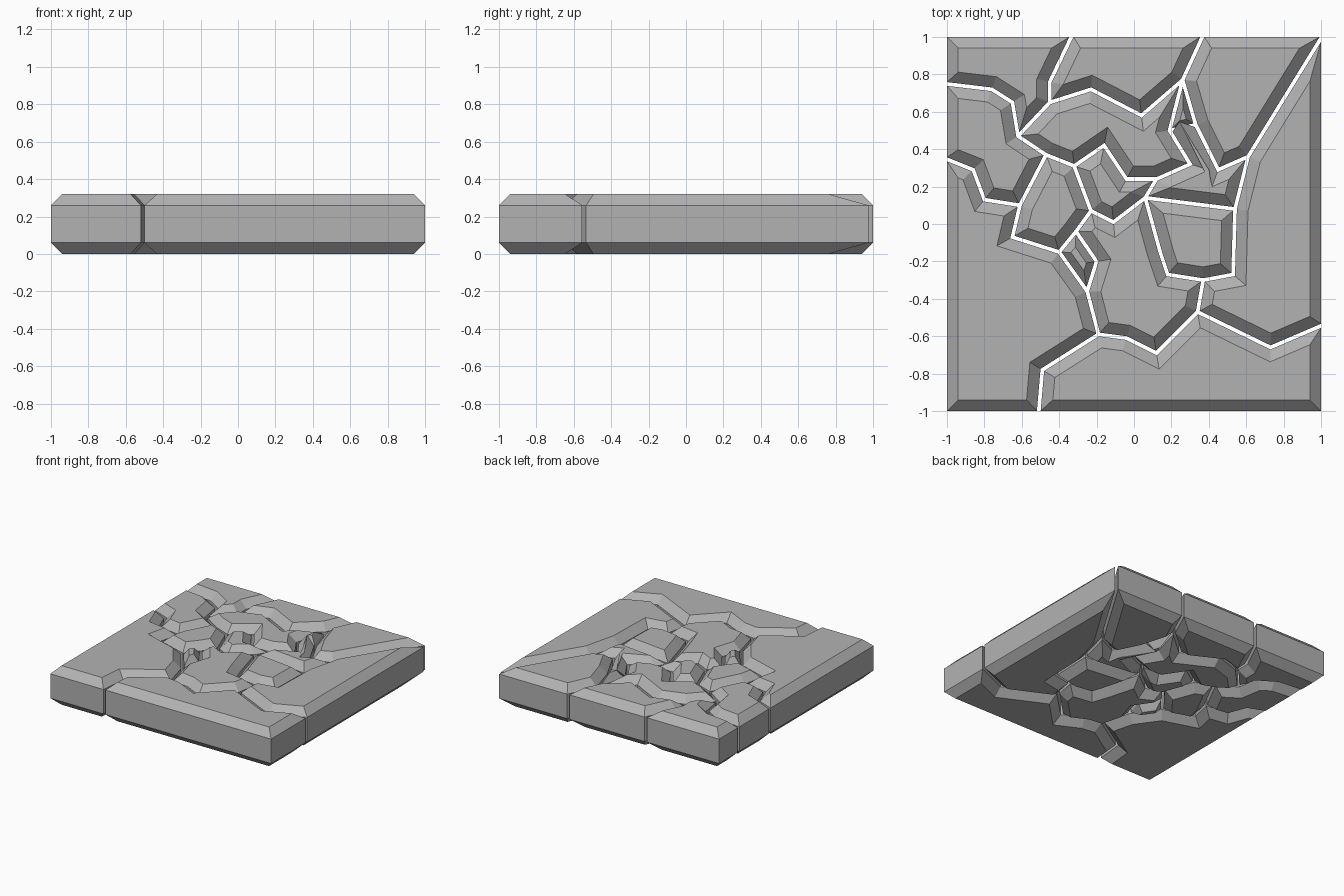
import bpy
import bmesh
from mathutils import Vector

if "Cube" in bpy.data.objects:
    bpy.data.objects.remove(bpy.data.objects["Cube"])

E = 1.01        # slab half width before the gap is taken off
GAP = 0.01      # half of the crack width
HEIGHT = 0.32

stone = bpy.data.materials.new("grey stone")
stone.diffuse_color = (0.45, 0.45, 0.45, 1)
stone.use_nodes = True
stone.node_tree.nodes["Principled BSDF"].inputs["Base Color"].default_value = stone.diffuse_color


def meet(a, b):
    """Crossing point of two lines given as (point, direction)."""
    (p, u), (q, v) = a, b
    cross = u.x * v.y - u.y * v.x
    if abs(cross) < 1e-4:
        return (p + q) / 2
    w = q - p
    return p + u * ((w.x * v.y - w.y * v.x) / cross)


def inset(pts, d):
    """Mitred inset of a counter-clockwise outline; edges too short collapse."""
    n = len(pts)
    lines = []
    for i in range(n):
        u = (pts[(i + 1) % n] - pts[i]).normalized()
        lines.append((pts[i] + Vector((-u.y, u.x)) * d, u))
    out = [meet(lines[i - 1], lines[i]) for i in range(n)]
    for i in range(n):
        j = (i + 1) % n
        if (out[j] - out[i]).dot(lines[i][1]) < 0:
            out[i] = meet(lines[i - 1], lines[j])
            out[j] = out[i].copy()
    return out


def outline(chains):
    """Join chains that share end points into one closed loop."""
    pts = list(chains[0])
    if pts[-1] not in (chains[1][0], chains[1][-1]):
        pts.reverse()
    for c in chains[1:]:
        pts += (c if c[0] == pts[-1] else c[::-1])[1:]
    if pts[0] == pts[-1]:
        pts.pop()
    pts = [Vector(p) for p in pts]
    area = sum(p.x * q.y - q.x * p.y for p, q in zip(pts, pts[1:] + pts[:1]))
    return pts if area > 0 else pts[::-1]


def slab(name, *chains, bevel=0.06):
    """Stone piece with chamfered top and bottom edges."""
    base = inset(outline(chains), GAP)
    cap = inset(base, bevel)
    bm = bmesh.new()
    rings = [[bm.verts.new((p.x, p.y, z)) for p in ring] for ring, z in
             ((cap, 0), (base, 0.06), (base, HEIGHT - 0.06), (cap, HEIGHT))]
    n = len(base)
    for lo, hi in zip(rings, rings[1:]):
        for i in range(n):
            j = (i + 1) % n
            bm.faces.new((lo[i], lo[j], hi[j], hi[i]))
    bm.faces.new(rings[0][::-1])
    bm.faces.new(rings[3])
    bmesh.ops.remove_doubles(bm, verts=bm.verts, dist=0.0005)
    mesh = bpy.data.meshes.new(name)
    bm.to_mesh(mesh)
    bm.free()
    mesh.materials.append(stone)
    bpy.context.collection.objects.link(bpy.data.objects.new(name, mesh))


# Crack junctions
j1, j2, j3, j4 = (-.62, .47), (-.45, .65), (.26, .77), (.61, .36)
j5, j6, j7, j8 = (.12, .24), (.06, .14), (.37, -.30), (.34, -.47)
j9, j10, j11, j12 = (-.19, -.59), (-.25, -.36), (-.40, -.15), (-.61, .10)
j13, j14, j15, j16 = (-.47, .37), (-.23, .07), (-.32, .31), (.33, .53)
j17, j18, j19 = (.19, .50), (.54, .08), (-.31, -.04)

# Crack ends on the rim, and the rim corners
w1, w2, n1, n2 = (-E, .75), (-E, .35), (-.33, E), (.37, E)
s1, e1 = (-.51, -E), (E, -.54)
nw, ne, sw, se = (-E, E), (E, E), (-E, -E), (E, -E)

# Cracks, each shared by two pieces
west_upper = [w1, (-.76, .72), (-.65, .65), j1]
west_lower = [w2, (-.86, .29), (-.80, .13), j12]
north_left = [n1, (-.45, .76), j2]
north_right = [n2, j3]
north_arch = [j2, (-.23, .72), (.04, .58), j3]
east_notch = [j16, (.45, .29), j4]
diagonal = [j4, ne]
band_right = [j17, (.30, .32), j5]
band_lower = [j5, (-.04, .24), (-.16, .42), j15]
left_lower = [j12, (-.65, -.07), j11]
core_top = [j14, (-.11, .01), j6]
core_right = [j6, (.14, -.15), (.18, -.27), j7]
core_bottom = [j8, (.12, -.69), (-.04, -.61), j9]
block_right = [j18, (.53, -.27), j7]
chip_right = [j19, (-.20, -.20), j10]
south_east = [j8, (.73, -.66), e1]
south_west = [j9, (-.49, -.78), s1]

# Large rim pieces
slab("north_west_slab", west_upper, [j1, j2], north_left, [n1, nw, w1])
slab("north_slab", north_left, north_arch, north_right, [n2, n1])
slab("north_east_slab", north_right, [j3, j16], east_notch, diagonal, [ne, n2])
slab("west_slab", west_upper, [j1, j13], [j13, j12], west_lower, [w2, w1])
slab("south_west_slab", west_lower, left_lower, [j11, j10], [j10, j9],
     south_west, [s1, sw, w2])
slab("east_slab", diagonal, [j4, j18], block_right, [j7, j8], south_east,
     [e1, ne])
slab("south_slab", south_west, core_bottom, south_east, [e1, se, s1])

# Inner pieces
slab("upper_band", [j1, j2], north_arch, [j3, j17], band_right, band_lower,
     [j15, j13], [j13, j1])
slab("right_wedge", [j17, j16], east_notch, [j4, j18], [j18, j6], [j6, j5],
     band_right)
slab("right_block", [j6, j18], block_right, core_right)
slab("left_block", [j12, j13], [j13, j15], [j15, j14], [j14, j19], [j19, j11],
     left_lower)
slab("middle_shard", band_lower, [j15, j14], core_top, [j6, j5])
slab("core_slab", core_top, core_right, [j7, j8], core_bottom, [j9, j10],
     chip_right, [j19, j14])

# Small chips in the cracks
slab("upper_chip", [j3, j17], [j17, j16], [j16, j3], bevel=0.03)
slab("lower_chip", [j11, j19], chip_right, [j10, j11], bevel=0.04)
